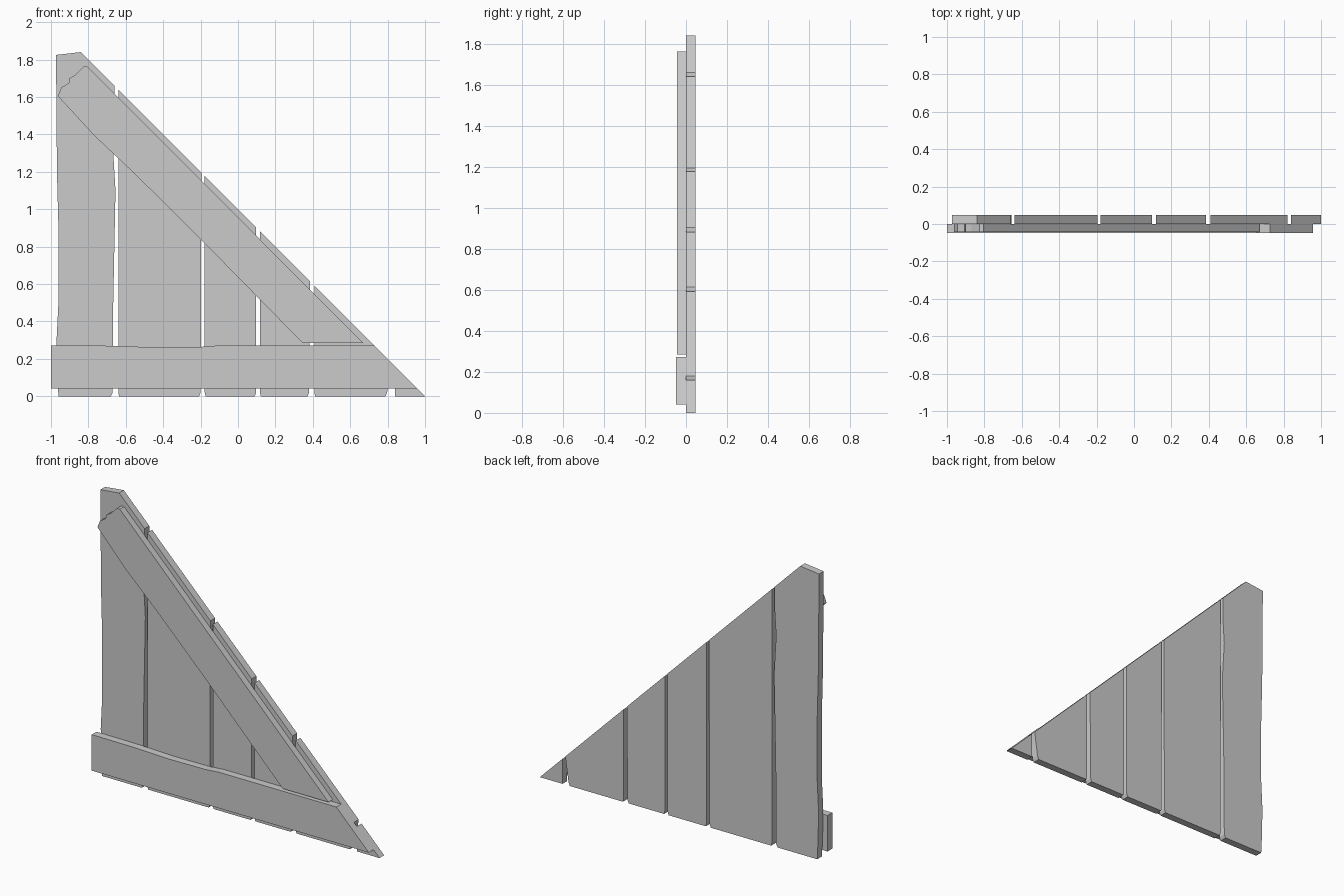
import bpy, bmesh

cube = bpy.data.objects.get("Cube")
if cube:
    bpy.data.objects.remove(cube, do_unlink=True)

# One flat grey for all the timber
grey = bpy.data.materials.new("plain_grey")
grey.use_nodes = True
colour = (0.6, 0.6, 0.6, 1)
grey.diffuse_color = colour
grey.node_tree.nodes["Principled BSDF"].inputs["Base Color"].default_value = colour


def board(name, outline, front, back):
    """Extrude an x-z outline into a flat board between two y values."""
    bm = bmesh.new()
    face = bm.faces.new([bm.verts.new((x, front, z)) for x, z in outline])
    out = bmesh.ops.extrude_face_region(bm, geom=[face])
    moved = [v for v in out["geom"] if isinstance(v, bmesh.types.BMVert)]
    bmesh.ops.translate(bm, verts=moved, vec=(0, back - front, 0))
    bmesh.ops.recalc_face_normals(bm, faces=bm.faces[:])
    mesh = bpy.data.meshes.new(name)
    bm.to_mesh(mesh)
    bm.free()
    mesh.materials.append(grey)
    obj = bpy.data.objects.new(name, mesh)
    bpy.context.collection.objects.link(obj)
    return obj


def slope(x):
    """Height of the sloping top edge at x."""
    return 1 - x


BACK = 0.047

# Tall end plank with worn edges and a clipped peak
board("end_plank", [
    (-0.96, 0), (-0.68, 0), (-0.67, 0.02), (-0.667, 0.5), (-0.655, 1.1),
    (-0.67, 1.35), (-0.66, 1.5), (-0.66, slope(-0.66)), (-0.84, slope(-0.84)),
    (-0.973, 1.825), (-0.968, 1.2), (-0.96, 0.9), (-0.96, 0.5),
    (-0.97, 0.3), (-0.965, 0.1)], 0, BACK)

# Upright planks: left edge, right edge at the top, right edge at the foot
planks = [(-0.64, -0.195, -0.2), (-0.178, 0.097, 0.097),
          (0.117, 0.385, 0.38), (0.408, 0.82, 0.797)]
for i, (left, right, foot) in enumerate(planks, 1):
    board(f"upright_plank_{i}", [
        (left + 0.005, 0), (foot - 0.008, 0), (foot, 0.02),
        (right, slope(right)), (left, slope(left)), (left, 0.02)], 0, BACK)

# Small corner plank
board("corner_plank", [(0.84, 0), (1, 0), (0.84, slope(0.84))], 0, BACK)

# Diagonal brace with a splintered upper end
board("diagonal_brace", [
    (-0.963, 1.605), (-0.77, 1.395), (-0.55, 1.187), (-0.2, 0.84),
    (0.345, 0.285), (0.67, 0.285), (-0.805, 1.762), (-0.825, 1.762),
    (-0.87, 1.718), (-0.9, 1.7), (-0.905, 1.675), (-0.945, 1.65)], -0.043, 0)

# Bottom rail with a slightly uneven top edge
board("bottom_rail", [
    (-1, 0.042), (0.958, 0.042), (0.728, 0.272), (-0.1, 0.272),
    (-0.2, 0.264), (-0.45, 0.262), (-0.7, 0.27), (-1, 0.272)], -0.048, 0)
